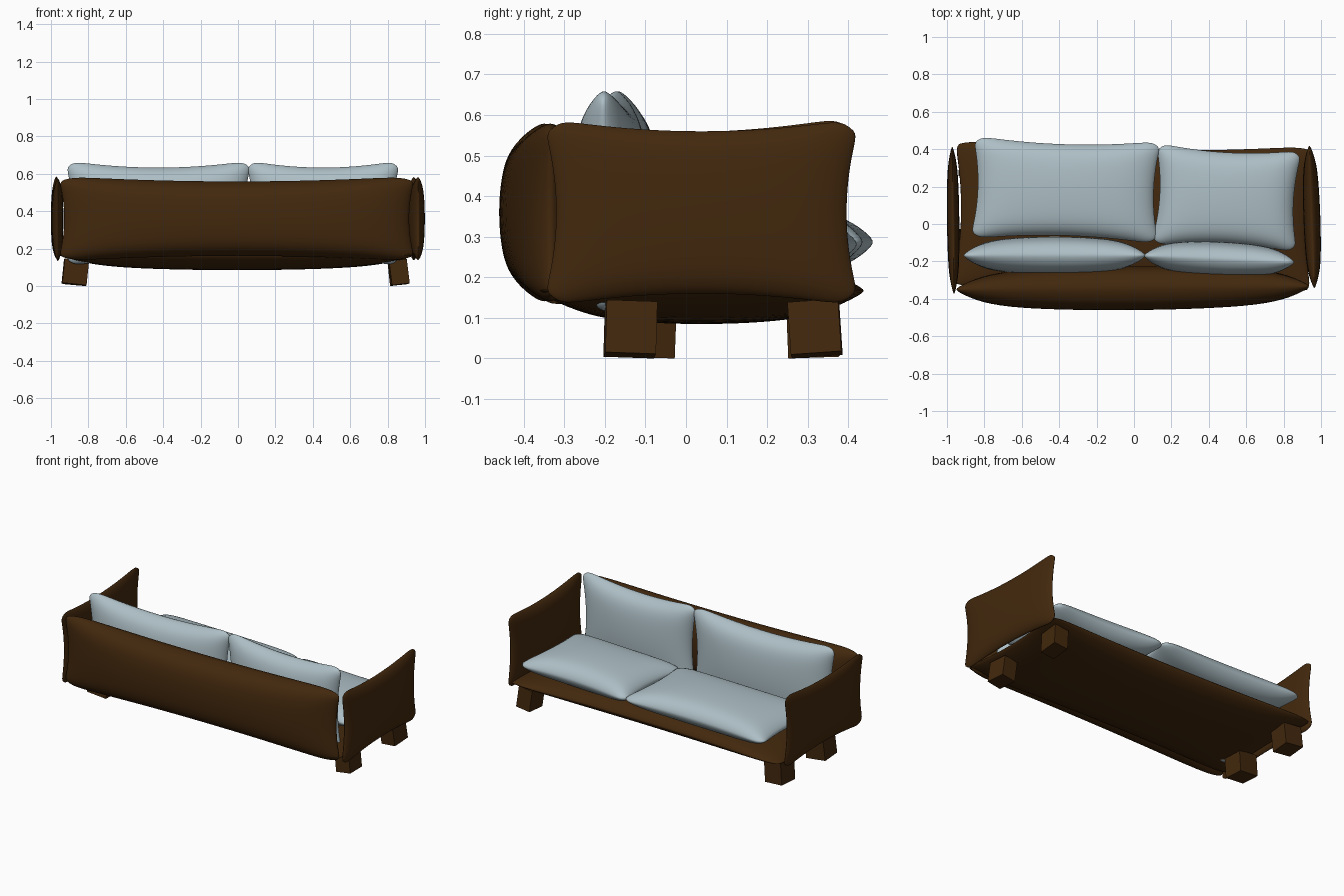
import bpy, bmesh, math
from mathutils import Euler

if "Cube" in bpy.data.objects:
    bpy.data.objects.remove(bpy.data.objects["Cube"])

def material(name, rgb):
    m = bpy.data.materials.new(name)
    m.diffuse_color = (*rgb, 1)
    m.use_nodes = True
    m.node_tree.nodes["Principled BSDF"].inputs["Base Color"].default_value = m.diffuse_color
    return m

brown = material("brown_fabric", (0.055, 0.021, 0.004))
grey = material("pale_cushion", (0.42, 0.52, 0.56))

def finish(name, bm, loc, rot, mat, smooth):
    bmesh.ops.recalc_face_normals(bm, faces=bm.faces)
    for f in bm.faces:
        f.smooth = smooth
    me = bpy.data.meshes.new(name)
    bm.to_mesh(me)
    bm.free()
    ob = bpy.data.objects.new(name, me)
    ob.location = loc
    ob.rotation_euler = [math.radians(a) for a in rot]
    me.materials.append(mat)
    bpy.context.collection.objects.link(ob)
    return ob

# Stuffed panel: half sizes w, h, t; edges pinched inward, blunt rounded rim
def pillow(name, loc, w, h, t, rot, mat, pinch=0.03, corner=0.022, rim=0.35, n=36):
    bm = bmesh.new()
    bmesh.ops.create_grid(bm, x_segments=n, y_segments=n, size=1)
    bmesh.ops.duplicate(bm, geom=bm.verts[:] + bm.edges[:] + bm.faces[:])
    half = len(bm.verts) // 2
    for i, p in enumerate(bm.verts):
        u, v = (math.sin(math.pi / 2 * max(-1, min(1, c))) for c in p.co[:2])
        side = 1 if i < half else -1
        edge = (max(0, 1 - u ** 8) * max(0, 1 - v ** 8)) ** 0.5
        belly = max(0, (1 - u * u) * (1 - v * v)) ** 0.45
        p.co = (u * (w - pinch * (1 - v * v) - corner * v ** 20),
                v * (h - pinch * (1 - u * u) - corner * u ** 20),
                side * t * edge * (rim + (1 - rim) * belly))
    bmesh.ops.remove_doubles(bm, verts=bm.verts, dist=1e-5)
    return finish(name, bm, loc, rot, mat, True)

# Frame panels
pillow("base", (-0.005, 0.038, 0.167), 0.958, 0.395, 0.082, (0, 0, -1), brown, 0.038, rim=0.25)
pillow("back_panel", (-0.007, -0.342, 0.36), 0.95, 0.227, 0.118, (90, 0, 0.5), brown, 0.028)
pillow("left_arm", (-0.967, 0.02, 0.36), 0.398, 0.228, 0.033, (90, -1, 90.7), brown)
pillow("right_arm", (0.951, 0.038, 0.36), 0.388, 0.23, 0.045, (90, 0, 92), brown)

# Loose cushions
pillow("left_back_cushion", (-0.425, -0.168, 0.388), 0.495, 0.28, 0.1, (90, 0, 0), grey, 0.035)
pillow("right_back_cushion", (0.455, -0.187, 0.388), 0.41, 0.28, 0.092, (90, 0, -2.5), grey, 0.035)
pillow("left_seat_cushion", (-0.365, 0.182, 0.287), 0.5, 0.274, 0.088, (0, 0, -1.7), grey)
pillow("right_seat_cushion", (0.495, 0.14, 0.282), 0.388, 0.272, 0.088, (0, 0, -3), grey)

# Block legs, each a little crooked
def leg(name, x, y, sx, rot):
    bm = bmesh.new()
    bmesh.ops.create_cube(bm, size=1)
    bmesh.ops.scale(bm, vec=(sx, 0.125, 0.13), verts=bm.verts)
    m = Euler([math.radians(a) for a in rot]).to_matrix().to_4x4()
    bmesh.ops.transform(bm, matrix=m, verts=bm.verts)
    low = min(v.co.z for v in bm.verts)
    finish(name, bm, (x, y, -low), (0, 0, 0), brown, False)

leg("back_left_leg", -0.87, -0.09, 0.13, (-2, 6, 2))
leg("front_left_leg", -0.87, 0.315, 0.12, (2, 5, -3))
leg("back_right_leg", 0.86, -0.137, 0.095, (-2, -7, 3))
leg("front_right_leg", 0.855, 0.318, 0.095, (4, -6, -2))
